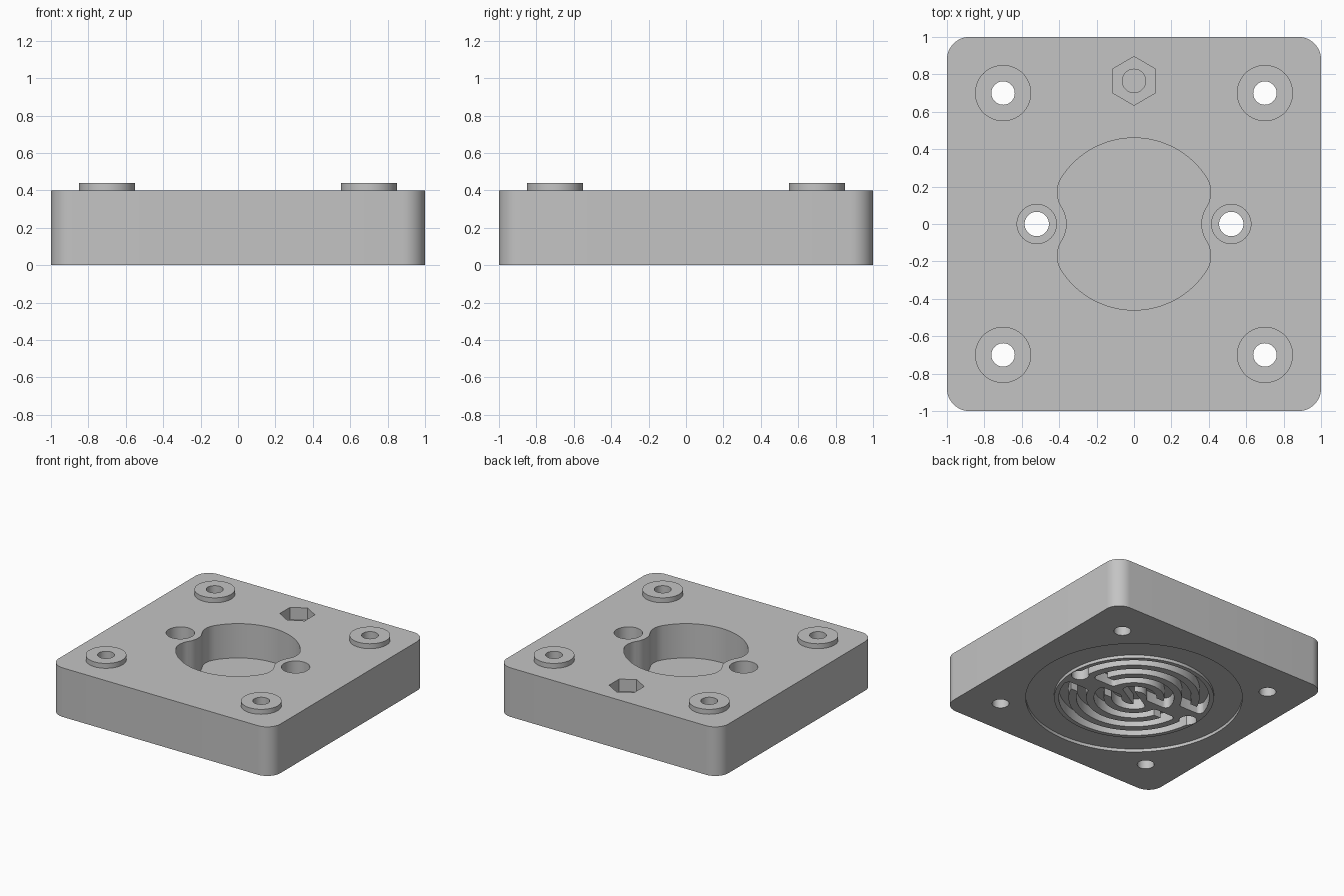
import bpy, bmesh
from math import sin, cos, pi, radians, asin, atan2
from mathutils import Vector

cube = bpy.data.objects.get("Cube")
if cube:
    bpy.data.objects.remove(cube, do_unlink=True)

metal = bpy.data.materials.new("light_grey_metal")
metal.use_nodes = True
GREY = (0.55, 0.55, 0.55, 1)
metal.diffuse_color = GREY
metal.node_tree.nodes["Principled BSDF"].inputs["Base Color"].default_value = GREY


def arc(cx, cy, r, a0, a1, n=24):
    """Points along an arc, angles in radians."""
    return [Vector((cx + r * cos(a0 + (a1 - a0) * i / n),
                    cy + r * sin(a0 + (a1 - a0) * i / n))) for i in range(n + 1)]


def circle(cx, cy, r, n=64):
    return arc(cx, cy, r, 0, 2 * pi, n)[:-1]


def prism(name, outline, z0, z1):
    """Extrude a closed outline between two heights."""
    bm = bmesh.new()
    face = bm.faces.new([bm.verts.new((p.x, p.y, z0)) for p in outline])
    top = bmesh.ops.extrude_face_region(bm, geom=[face])
    for v in top["geom"]:
        if isinstance(v, bmesh.types.BMVert):
            v.co.z = z1
    bmesh.ops.recalc_face_normals(bm, faces=bm.faces)
    mesh = bpy.data.meshes.new(name)
    bm.to_mesh(mesh)
    bm.free()
    mesh.materials.append(metal)
    obj = bpy.data.objects.new(name, mesh)
    bpy.context.collection.objects.link(obj)
    return obj


def combine(target, tool, operation="DIFFERENCE"):
    mod = target.modifiers.new("cut", "BOOLEAN")
    mod.operation, mod.solver, mod.object = operation, "EXACT", tool
    bpy.context.view_layer.objects.active = target
    bpy.ops.object.modifier_apply(modifier=mod.name)
    bpy.data.objects.remove(tool, do_unlink=True)


def slot_outline(path, half):
    """Outline of a round-ended slot following a path."""
    left, right = [], []
    for i, p in enumerate(path):
        t = (path[min(i + 1, len(path) - 1)] - path[max(i - 1, 0)]).normalized()
        n = Vector((-t.y, t.x)) * half
        left.append(p + n)
        right.append(p - n)
    caps = []
    for p, edge in ((path[-1], left[-1]), (path[0], right[0])):
        a = atan2(edge.y - p.y, edge.x - p.x)
        caps.append(arc(p.x, p.y, half, a, a - pi, 10)[1:-1])
    return left + caps[0] + right[::-1] + caps[1]


# Plate with rounded corners
R = 0.12
C = 1 - R
outline = []
for k, (sx, sy) in enumerate(((1, 1), (-1, 1), (-1, -1), (1, -1))):
    outline += arc(sx * C, sy * C, R, k * pi / 2, (k + 1) * pi / 2, 12)
plate = prism("cooling_plate", outline, 0, 0.4)

# Corner bosses with through holes
for sx in (-1, 1):
    for sy in (-1, 1):
        combine(plate, prism("boss", circle(sx * 0.7, sy * 0.7, 0.15), 0.3, 0.44), "UNION")
        combine(plate, prism("bolt_hole", circle(sx * 0.7, sy * 0.7, 0.0625), -0.1, 0.6))

# Central pocket, waisted around the two ports
PORT, FILLET = 0.52, 0.146
fx, fy = 0.264, 0.17
a = atan2(fy, fx)
b = atan2(-fy, PORT - fx)
quarter = (arc(0, 0, 0.46, pi / 2, a) + arc(fx, fy, FILLET, a, b, 16)[1:]
           + arc(PORT, 0, 0.16, b + pi, pi, 12)[1:])
right_side = quarter + [Vector((p.x, -p.y)) for p in quarter[-2::-1]]
left_side = [Vector((-p.x, p.y)) for p in right_side[-2:0:-1]]
combine(plate, prism("pocket", right_side + left_side, 0.12, 0.6))

# Counterbored ports
for sx in (-1, 1):
    combine(plate, prism("counterbore", circle(sx * PORT, 0, 0.105), 0.14, 0.6))
    combine(plate, prism("port", circle(sx * PORT, 0, 0.065), -0.1, 0.6))

# Hexagonal nut pocket with a blind hole
hexagon = arc(0, 0.765, 0.13, pi / 6, pi / 6 + 2 * pi, 6)[:-1]
combine(plate, prism("nut_pocket", hexagon, 0.3, 0.6))
combine(plate, prism("nut_hole", circle(0, 0.765, 0.0625), 0.12, 0.6))

# Shallow seal groove underneath
ring = prism("seal_groove", circle(0, 0, 0.8, 96), -0.1, 0.025)
combine(ring, prism("seal_island", circle(0, 0, 0.59, 96), -0.2, 0.2))
combine(plate, ring)

# Labyrinth channel underneath: one half, repeated by a half turn
HALF, DEPTH = 0.036, 0.085
paths = []
radii = (PORT, 0.39, 0.26, 0.13)
ends = []
for i, r in enumerate(radii):
    gap = asin(0.065 / r)
    first = 0 if i == 0 else gap
    last = pi - (asin(0.16 / r) if i < 2 else gap)
    path = arc(0, 0, r, first, last, 40)
    paths.append(path)
    ends.append((path[0], path[-1]))
paths.append([ends[0][1], ends[1][1]])
paths.append([ends[1][0], ends[2][0]])
paths.append([ends[2][1], ends[3][1]])
for turn in (1, -1):
    for path in paths:
        combine(plate, prism("channel", slot_outline([p * turn for p in path], HALF), -0.1, DEPTH))
# Crossing bar through the centre
bar = [ends[3][0], -ends[3][0]]
combine(plate, prism("channel", slot_outline(bar, HALF), -0.1, DEPTH))

# Smooth round walls, crisp edges
bpy.ops.object.select_all(action="DESELECT")
plate.select_set(True)
bpy.context.view_layer.objects.active = plate
bpy.ops.object.shade_smooth_by_angle(angle=radians(30))
